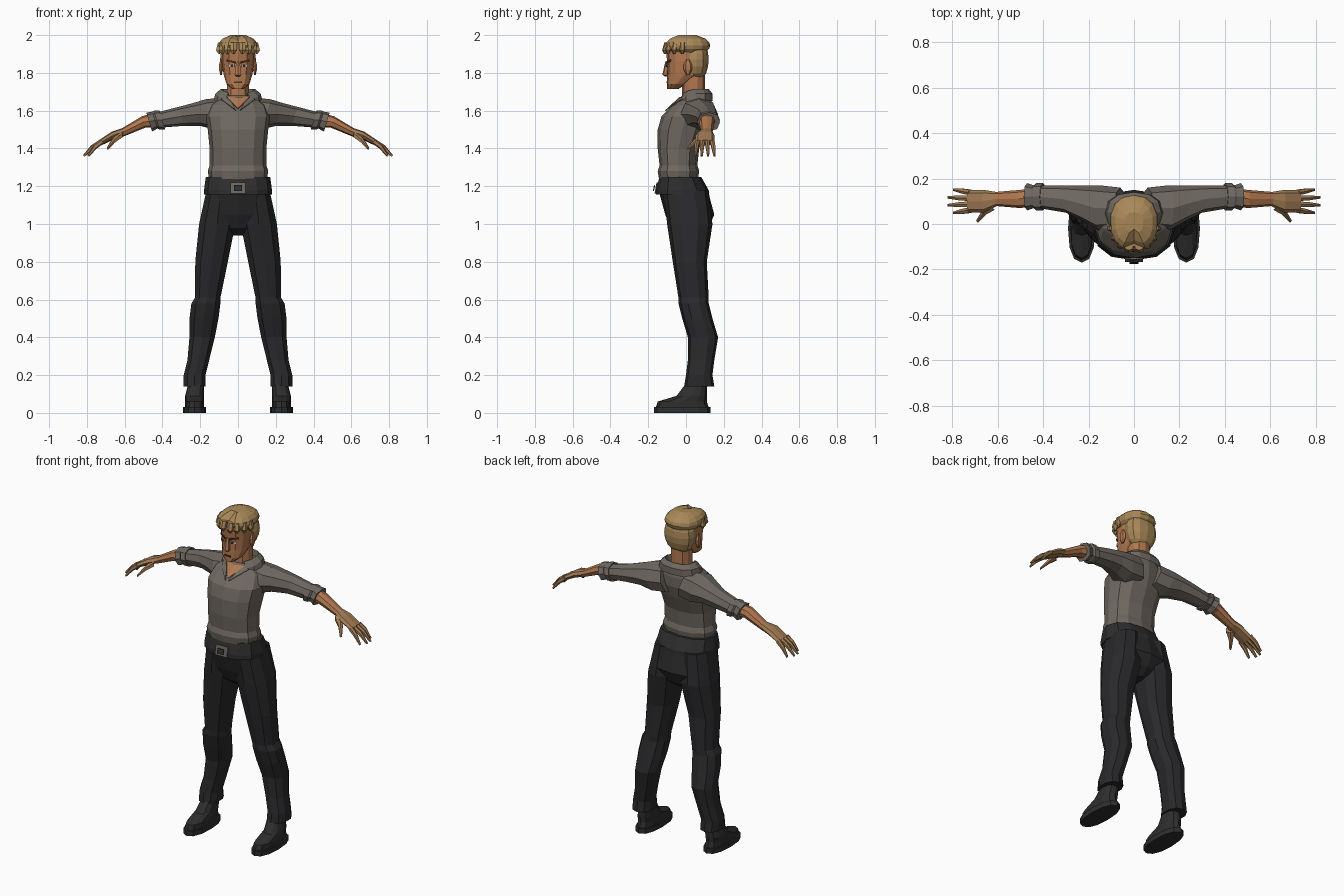
import bpy, bmesh
from math import sin, cos, pi, copysign
from mathutils import Vector
from mathutils.bvhtree import BVHTree

default_cube = bpy.data.objects.get("Cube")
if default_cube:
    bpy.data.objects.remove(default_cube)


def material(name, red, green, blue):
    mat = bpy.data.materials.new(name)
    mat.use_nodes = True
    mat.diffuse_color = (red, green, blue, 1)
    shader = mat.node_tree.nodes["Principled BSDF"]
    shader.inputs["Base Color"].default_value = mat.diffuse_color
    shader.inputs["Roughness"].default_value = .9
    return mat


SKIN = material("warm skin", .45, .19, .08)
HAND = material("tan hand", .36, .2, .09)
HAIR = material("dark blond hair", .4, .25, .1)
SHIRT = material("grey shirt", .16, .14, .12)
PANTS = material("charcoal trousers", .022, .022, .024)
LEATHER = material("black leather", .027, .027, .027)
METAL = material("dull metal", .15, .14, .12)
WHITE = material("eye white", .6, .55, .5)
BROWN = material("dark brown", .07, .03, .02)

X, Y, Z = Vector((1, 0, 0)), Vector((0, 1, 0)), Vector((0, 0, 1))
ACROSS_BODY = (X, Y)
ACROSS_ARM = (Y, Z + X * .3)
ACROSS_FINGER = (Y, Z + X)
ACROSS_THUMB = (X + Y, Z)


def finish(name, bm, mat, mirror):
    bmesh.ops.recalc_face_normals(bm, faces=bm.faces)
    mesh = bpy.data.meshes.new(name)
    bm.to_mesh(mesh)
    bm.free()
    mesh.materials.append(mat)
    part = bpy.data.objects.new(name, mesh)
    bpy.context.collection.objects.link(part)
    if mirror:
        part.modifiers.new("Mirror", 'MIRROR')
    return part


def soften(value):
    """Makes a circle slightly boxy."""
    return copysign(abs(value) ** .85, value) if abs(value) > .001 else 0


def loft(name, sections, mat, sides=12, axes=ACROSS_BODY, mirror=False, edit=None, caps=True):
    """Skins a row of sections, each a centre and two radii."""
    bm = bmesh.new()
    rows = []
    for *centre, wide, deep in sections:
        row = []
        for side in range(sides):
            angle = 2 * pi * side / sides
            offset = axes[0] * wide * soften(sin(angle)) - axes[1] * deep * soften(cos(angle))
            row.append(bm.verts.new(Vector(centre) + offset))
        rows.append(row)
    for low, high in zip(rows, rows[1:]):
        for side in range(sides):
            bm.faces.new((low[side - 1], low[side], high[side], high[side - 1]))
    if caps:
        bm.faces.new(rows[0])
        bm.faces.new(rows[-1])
    if edit:
        edit(bm)
    return finish(name, bm, mat, mirror)


def body(name, sections, mat, **options):
    """Loft on the centre line: y, z and two radii."""
    return loft(name, [(0, *section) for section in sections], mat, **options)


def blob(name, centre, size, mat, steps=6, **options):
    """Rounded block with flattened ends."""
    sections = []
    for step in range(steps + 1):
        height = 2 * step / steps - 1
        radius = (1 - .85 * height ** 2) ** .5
        sections.append((centre[0], centre[1], centre[2] + size[2] * height,
                         size[0] * radius, size[1] * radius))
    return loft(name, sections, mat, **options)


def plate(name, target, outline, mat, mirror=False, lift=.005):
    """Thin polygon laid on the front of a part, from x, z points."""
    tree = BVHTree.FromPolygons([vert.co for vert in target.data.vertices],
                                [list(face.vertices) for face in target.data.polygons])
    bm = bmesh.new()
    corners = []
    for x, z in outline:
        hit = tree.ray_cast(Vector((x, -1, z)), Y)[0]
        corners.append(bm.verts.new(hit - Y * lift))
    bm.faces.new(corners)
    part = finish(name, bm, mat, mirror)
    solid = part.modifiers.new("Solidify", 'SOLIDIFY')
    solid.thickness, solid.offset = .006, 0
    return part


def box(x, z, wide, high, slant=0):
    return [(x + wide * i, z + high * j + slant * i) for i, j in ((-1, -1), (1, -1), (1, 1), (-1, 1))]


# Shirt
torso = body("shirt_body", [
    (-.04, 1.22, .15, .1), (-.04, 1.28, .16, .11), (-.04, 1.31, .15, .1), (-.04, 1.4, .15, .11),
    (-.02, 1.5, .16, .13), (0, 1.57, .17, .13), (.03, 1.63, .15, .1), (.05, 1.68, .08, .07)], SHIRT)
loft("sleeve", [(.06, .07, 1.59, .09, .08), (.15, .07, 1.58, .1, .08), (.22, .09, 1.58, .08, .06),
                (.3, .11, 1.57, .06, .05), (.42, .12, 1.55, .05, .04)],
     SHIRT, sides=8, axes=ACROSS_ARM, mirror=True)
loft("rolled_cuff", [(.4, .12, 1.55, .06, .05), (.43, .12, 1.55, .06, .05), (.44, .12, 1.55, .05, .045),
                     (.47, .12, 1.54, .06, .05)],
     SHIRT, sides=8, axes=ACROSS_ARM, mirror=True)


def open_collar(bm):
    middles = [(face, face.calc_center_median()) for face in bm.faces]
    gap = [face for face, middle in middles if middle.y < 0 and abs(middle.x) < .04]
    bmesh.ops.delete(bm, geom=gap, context='FACES')
    for vert in bm.verts:
        vert.co.z -= max(0, .03 - vert.co.y) / 2


body("collar", [(.05, 1.65, .13, .09), (.05, 1.69, .12, .09), (.05, 1.715, .09, .07),
                (.05, 1.66, .07, .06)], SHIRT, edit=open_collar, caps=False)
lapel = [(.03, 1.64), (.06, 1.67)]
plate("neck_opening", torso, [(0, 1.61), *lapel, (0, 1.67)], SKIN, mirror=True)
plate("collar_flap", torso, [(.01, 1.6), (.05, 1.63), (.09, 1.66), *reversed(lapel)],
      SHIRT, mirror=True, lift=.01)

# Trousers, belt and buckle
body("trouser_seat", [(-.03, 1.24, .15, .1), (-.01, 1.16, .17, .13), (.02, 1.05, .18, .13),
                      (.02, .98, .1, .1), (.02, .94, .03, .05)], PANTS)
loft("trouser_leg", [
    (.09, 0, 1.18, .08, .12), (.11, .02, 1, .1, .12), (.14, .02, .8, .09, .09),
    (.16, .04, .61, .07, .08), (.17, .04, .58, .08, .08), (.18, .06, .5, .08, .08),
    (.19, .09, .4, .07, .08), (.21, .08, .28, .06, .07), (.23, .07, .2, .06, .07),
    (.23, .07, .14, .06, .08)], PANTS, sides=10, mirror=True)
belt = body("belt", [(-.02, 1.155, .18, .14), (-.02, 1.18, .18, .14), (-.03, 1.25, .17, .11)], LEATHER)
plate("buckle", belt, box(0, 1.19, .04, .03), METAL, lift=.01)
plate("buckle_center", belt, box(0, 1.19, .02, .015), LEATHER, lift=.016)

# Shoes
loft("shoe_sole", [(.23, -.02, 0, .06, .15), (.23, -.02, .03, .06, .15)], LEATHER, mirror=True)
loft("shoe_upper", [(.23, -.02, .03, .05, .14), (.23, -.02, .06, .05, .13), (.23, .03, .09, .05, .08),
                    (.22, .06, .17, .04, .05)], LEATHER, mirror=True)

# Forearm, palm and fingers
loft("forearm", [(.43, .12, 1.55, .04, .04), (.5, .11, 1.54, .04, .03), (.62, .11, 1.48, .03, .02)],
     SKIN, sides=8, axes=ACROSS_ARM, mirror=True)
loft("palm", [(.6, .11, 1.49, .03, .02), (.66, .1, 1.47, .05, .02), (.73, .1, 1.43, .05, .015)],
     HAND, sides=8, axes=ACROSS_ARM, mirror=True)
for label, spread in zip(("index", "middle", "ring", "little"), (1.5, .5, -.5, -1.5)):
    knuckle = Vector((.72, .1 - spread * .026, 1.437))
    tip = Vector((.82 - spread ** 2 * .012, .1 - spread * .034, 1.36))
    joint = (knuckle + tip) / 2 + Z * .01
    loft(label + "_finger", [(*knuckle, .014, .01), (*joint, .012, .009), (*tip, .006, .004)],
         HAND, sides=6, axes=ACROSS_FINGER, mirror=True)
loft("thumb", [(.63, .08, 1.47, .02, .02), (.66, .05, 1.44, .01, .015), (.69, .01, 1.4, .005, .007)],
     HAND, sides=6, axes=ACROSS_THUMB, mirror=True)

# Neck and head
body("neck", [(.05, 1.62, .07, .06), (.04, 1.68, .06, .06), (.04, 1.8, .06, .06)], SKIN, sides=10)
head = body("head", [(-.07, 1.715, .03, .03), (-.05, 1.74, .06, .05), (-.01, 1.79, .076, .09),
                     (0, 1.86, .085, .1), (0, 1.91, .085, .105), (0, 1.96, .08, .1)], SKIN)
body("nose", [(-.1, 1.78, .01, .01), (-.11, 1.79, .02, .015), (-.1, 1.86, .01, .01)], SKIN, sides=6)
blob("ear", (.09, .01, 1.83), (.012, .024, .04), SKIN, steps=3, sides=6, mirror=True)
plate("eye", head, box(.034, 1.838, .015, .006), WHITE, mirror=True)
plate("iris", head, box(.033, 1.838, .006, .006), BROWN, mirror=True, lift=.009)
plate("eyebrow", head, box(.037, 1.86, .022, .005, slant=.005), BROWN, mirror=True, lift=.007)
plate("mouth", head, box(0, 1.75, .02, .004), BROWN)


# Hair with a centre parting and hanging locks
def part_hair(bm):
    for vert in bm.verts:
        if abs(vert.co.x) < .01 and vert.co.y < 0:
            vert.co.y += .02
            vert.co.z = max(vert.co.z - .01, 1.94)


blob("hair_top", (0, .005, 1.945), (.105, .123, .055), HAIR, sides=14, edit=part_hair)
blob("hair_back", (0, .055, 1.87), (.095, .065, .11), HAIR)
for label, turn in (("inner", .25), ("middle", .6), ("outer", 1), ("side", 1.4)):
    x, y = .1 * sin(turn), -.115 * cos(turn)
    loft(label + "_lock", [(x, y, 1.9, .005, .005), (x, y, 1.92, .02, .015), (x * .9, y * .9, 1.96, .02, .015)],
         HAIR, sides=6, mirror=True)
